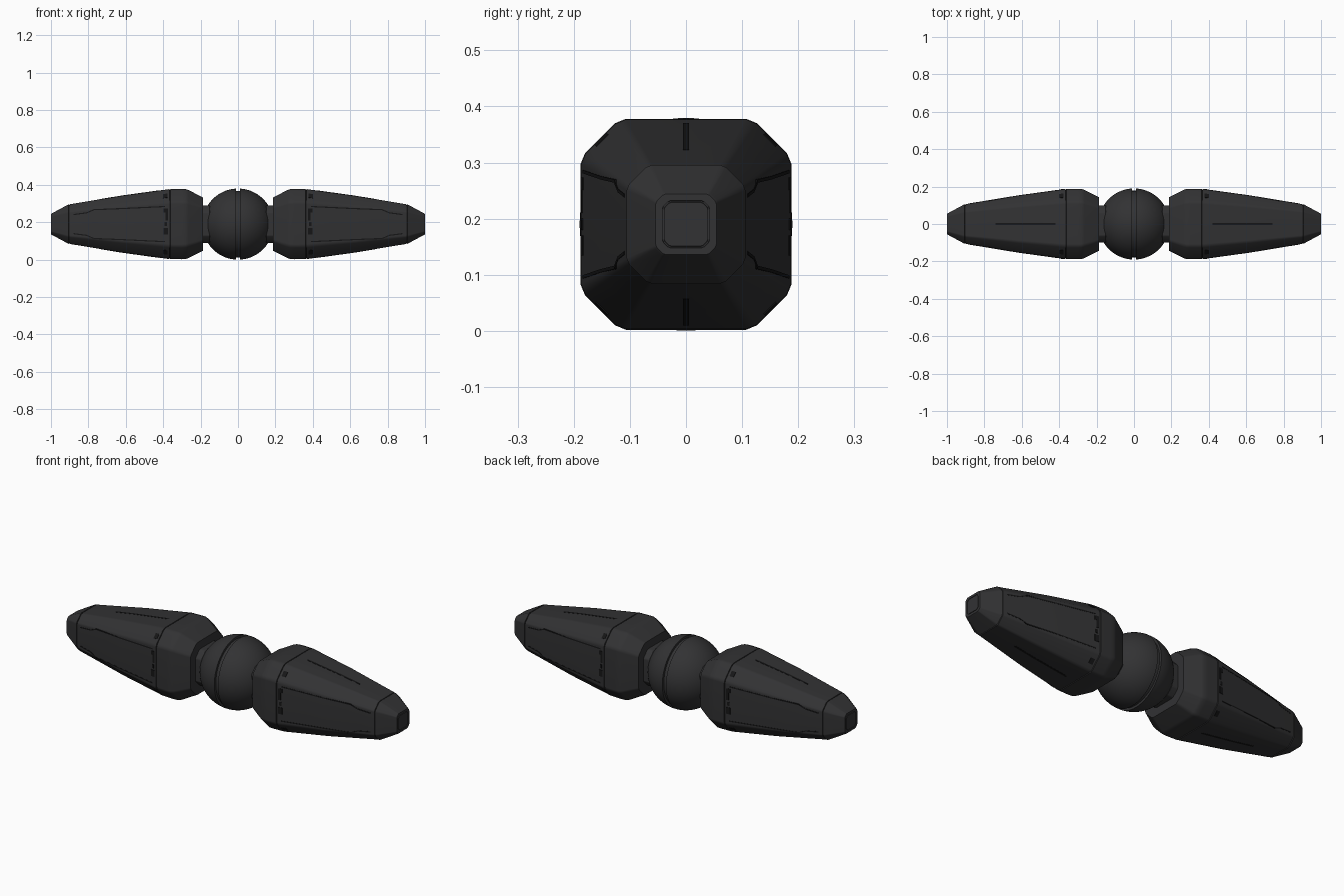
import bpy, bmesh
from math import sin, cos, pi, sqrt, radians
from mathutils import Matrix, Vector

if "Cube" in bpy.data.objects:
    bpy.data.objects.remove(bpy.data.objects["Cube"])

CZ = 0.19      # height of the long axis
FLAT = 0.63    # flat half-length relative to section half-width


def material(name, v):
    m = bpy.data.materials.new(name)
    m.diffuse_color = (v, v, v * 1.05, 1)
    m.use_nodes = True
    m.node_tree.nodes["Principled BSDF"].inputs["Base Color"].default_value = m.diffuse_color
    return m


BODY = material("dark_shell", 0.032)
LINE = material("black_inset", 0.008)


def octagon(h, ratio=FLAT):
    """Chamfered square with slightly rounded corners."""
    f, e = h * ratio, h * 0.06
    pts = []
    corners = [(h, -f), (h, f), (f, h), (-f, h), (-h, f), (-h, -f), (-f, -h), (f, -h)]
    vs = [Vector(c) for c in corners]
    for i, v in enumerate(vs):
        for n in (vs[i - 1], vs[(i + 1) % 8]):
            pts.append(v + (n - v).normalized() * e)
    return pts


def circle(r, n=64):
    return [Vector((r * cos(2 * pi * i / n), r * sin(2 * pi * i / n))) for i in range(n)]


def finish(name, bm, mat, mirror=True, angle=25):
    bmesh.ops.recalc_face_normals(bm, faces=bm.faces)
    me = bpy.data.meshes.new(name)
    bm.to_mesh(me)
    bm.free()
    me.materials.append(mat)
    ob = bpy.data.objects.new(name, me)
    bpy.context.collection.objects.link(ob)
    ob.location.z = CZ
    bpy.ops.object.select_all(action='DESELECT')
    ob.select_set(True)
    bpy.context.view_layer.objects.active = ob
    bpy.ops.object.shade_smooth_by_angle(angle=radians(angle))
    if mirror:
        md = ob.modifiers.new("mirror", 'MIRROR')
        md.use_mirror_merge = False
    ob.modifiers.new("weighted", 'WEIGHTED_NORMAL').keep_sharp = True
    return ob


def loft(name, stations, section, mirror=True, angle=25):
    """Skin a section along x through (x, size, ...) stations."""
    bm = bmesh.new()
    rings = [[bm.verts.new((x, p.x, p.y)) for p in section(*args)] for x, *args in stations]
    for a, b in zip(rings, rings[1:]):
        for i in range(len(a)):
            j = (i + 1) % len(a)
            bm.faces.new((a[i], a[j], b[j], b[i]))
    bm.faces.new(rings[0])
    bm.faces.new(rings[-1])
    return finish(name, bm, BODY, mirror, angle)


def groove(x, h, d=0.005, w=0.005):
    return [(x, h), (x + 0.001, h - d), (x + w - 0.001, h - d), (x + w, h)]


# central ball with an equatorial groove
R, G, D = 0.19, 0.011, 0.012
half = [(G - 0.001, R - D), (G, sqrt(R * R - G * G))]
a0 = math_a0 = pi / 2 - G / R
half += [(R * cos(a), R * sin(a)) for a in [0.02 + (a0 - 0.02) * (1 - k / 20) for k in range(1, 21)]]
loft("center_ball", [(-x, r) for x, r in reversed(half)] + half, circle, False, 30)

# necks joining the ball to the arms
loft("neck", [(0.145, 0.095), (0.152, 0.10), (0.20, 0.10)], octagon)

# tapered arms with panel seams and an inset end cap
arm = [(0.188, 0.112), (0.188, 0.143), (0.265, 0.182), (0.28, 0.187), (0.30, 0.188)]
arm += groove(0.362, 0.187)
arm += [(0.62, 0.152)]
arm += groove(0.90, 0.106)
tip = 0.73
arm += [(0.996, 0.057, tip), (1.0, 0.054, tip), (1.0, 0.042, tip), (0.997, 0.0415, tip),
        (0.997, 0.0395, tip), (1.0, 0.039, tip)]
loft("arm", arm, octagon)


def surface(x):
    """Half-width of the arm's tapered shell at x."""
    if x < 0.62:
        return 0.187 + (x - 0.367) / 0.253 * -0.035
    return 0.152 - (x - 0.62) / 0.28 * 0.046


def strip(bm, pts, width, turn, lift=0.001):
    """Dark inset following (x, across) points on the face turned about x."""
    rot = Matrix.Rotation(radians(turn), 3, 'X')
    k = (1 + FLAT) / sqrt(2) if turn % 90 else 1
    rings = []
    for x, t in pts:
        n = surface(x) * k
        rings.append([bm.verts.new(rot @ Vector((x, t + s * width / 2, n + d)))
                      for s, d in ((-1, -0.006), (1, -0.006), (1, lift), (-1, lift))])
    for a, b in zip(rings, rings[1:]):
        for i in range(4):
            j = (i + 1) % 4
            bm.faces.new((a[i], a[j], b[j], b[i]))
    bm.faces.new(rings[0])
    bm.faces.new(rings[-1])


# panel lines: kinked pairs on front and back, straight ones above and below
bm = bmesh.new()
kink = [(0.39, 0.094), (0.62, 0.083), (0.77, 0.077), (0.81, 0.06), (0.88, 0.051)]
for turn in (90, 270):
    for s in (-1, 1):
        strip(bm, [(x, s * t) for x, t in kink], 0.006, turn)
for turn in (0, 180):
    strip(bm, [(0.42, 0), (0.62, 0), (0.74, 0)], 0.011, turn)
finish("panel_lines", bm, LINE)

# vent slots beside the shoulder seam
bm = bmesh.new()
for turn, s in ((90, 1), (270, -1)):
    for x0, x1, t, w in ((0.375, 0.397, 0.072, 0.022), (0.375, 0.388, 0.045, 0.05),
                         (0.375, 0.397, -0.038, 0.036), (0.380, 0.392, 0.0, 0.02)):
        strip(bm, [(x0, s * t), (x1, s * t)], w, turn, 0.002)
for turn in (45, 135, 225, 315):
    strip(bm, [(0.378, 0), (0.4, 0)], 0.03, turn, 0.002)
finish("vent_slots", bm, LINE)
